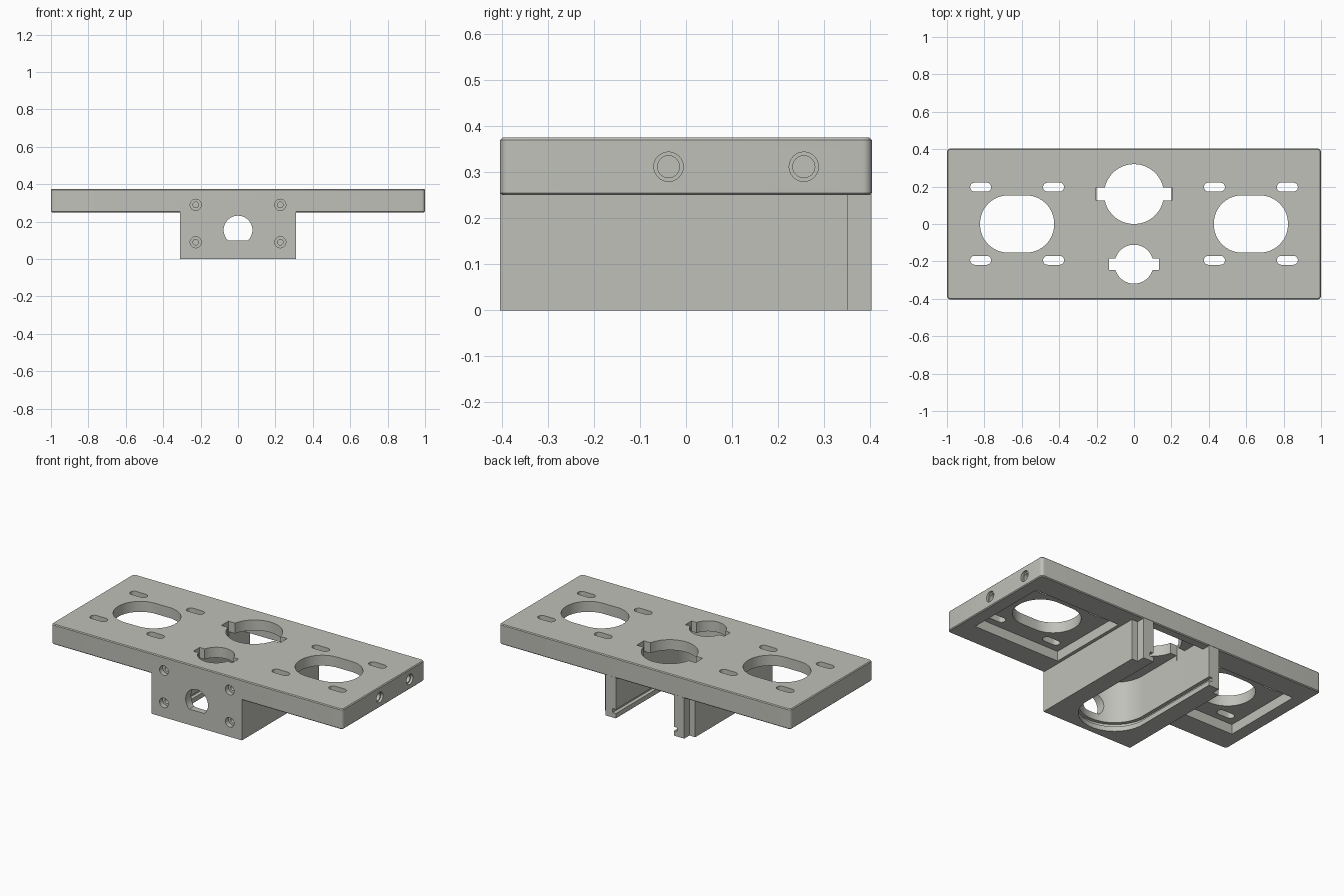
import bpy, bmesh, math

if "Cube" in bpy.data.objects:
    bpy.data.objects.remove(bpy.data.objects["Cube"])

GREY = bpy.data.materials.new("light_grey")
GREY.diffuse_color = (0.53, 0.53, 0.49, 1)
GREY.use_nodes = True
GREY.node_tree.nodes["Principled BSDF"].inputs["Base Color"].default_value = GREY.diffuse_color
Y = 0.404          # half depth
TOP = 0.375        # plate top
UNDER = 0.25       # plate underside
CEIL = 0.31        # pocket and cavity ceiling


def prism(name, outline, lo, hi, axis="z", chamfer=0):
    """Extrude a 2D outline between lo and hi along an axis."""
    place = {"x": lambda u, v, w: (w, u, v),
             "y": lambda u, v, w: (u, w, v),
             "z": lambda u, v, w: (u, v, w)}[axis]
    bm = bmesh.new()
    a = [bm.verts.new(place(u, v, lo)) for u, v in outline]
    b = [bm.verts.new(place(u, v, hi)) for u, v in outline]
    bm.faces.new(a)
    bm.faces.new(b)
    n = len(a)
    for i in range(n):
        j = (i + 1) % n
        bm.faces.new((a[i], a[j], b[j], b[i]))
    bmesh.ops.recalc_face_normals(bm, faces=bm.faces)
    if chamfer:
        rim = [e for e in bm.edges if abs(e.verts[0].co.z - e.verts[1].co.z) < 1e-6]
        bmesh.ops.bevel(bm, geom=rim, offset=chamfer, segments=1, affect="EDGES")
    me = bpy.data.meshes.new(name)
    bm.to_mesh(me)
    bm.free()
    ob = bpy.data.objects.new(name, me)
    bpy.context.collection.objects.link(ob)
    me.materials.append(GREY)
    return ob


def rounded(x0, x1, y0, y1, r, seg=8):
    """Rectangle with rounded corners."""
    pts = []
    for k, (cx, cy) in enumerate([(x1 - r, y1 - r), (x0 + r, y1 - r),
                                  (x0 + r, y0 + r), (x1 - r, y0 + r)]):
        for i in range(seg + 1):
            t = math.pi / 2 * (k + i / seg)
            pts.append((cx + r * math.cos(t), cy + r * math.sin(t)))
    return pts


def rect(x0, x1, y0, y1):
    return [(x0, y0), (x1, y0), (x1, y1), (x0, y1)]


def circle(cx, cy, r, n=32):
    return [(cx + r * math.cos(2 * math.pi * i / n),
             cy + r * math.sin(2 * math.pi * i / n)) for i in range(n)]


def keyed(cy, r, reach, half):
    """Circle with a square key on its left and right."""
    t = math.asin(half / r)
    pts = []
    for s, start in ((1, 0), (-1, math.pi)):
        pts += [(s * reach, cy - s * half), (s * reach, cy + s * half)]
        for i in range(25):
            a = start + t + (math.pi - 2 * t) * i / 24
            pts.append((r * math.cos(a), cy + r * math.sin(a)))
    return pts


def u_shape(r, cy, end):
    """Channel with a round front end."""
    arc = [(r * math.cos(math.pi + math.pi * i / 32),
            cy + r * math.sin(math.pi + math.pi * i / 32)) for i in range(33)]
    return arc + [(r, end), (-r, end)]


def combine(ob, tool, op="DIFFERENCE"):
    m = ob.modifiers.new("cut", "BOOLEAN")
    m.operation, m.solver, m.object = op, "EXACT", tool
    bpy.context.view_layer.objects.active = ob
    bpy.ops.object.modifier_apply(modifier=m.name)
    bpy.data.objects.remove(tool)


# Top plate joined to the motor block with its two rear tabs
body = prism("mounting_bracket", rounded(-1, 1, -Y, Y, 0.02, 5), UNDER, TOP, chamfer=0.005)
half = [(0.31, -Y), (0.31, 0.352), (0.27, 0.352), (0.27, Y - 0.001),
        (0.19, Y - 0.001), (0.19, 0.3)]
block = prism("motor_block", half + [(-x, y) for x, y in reversed(half)], 0, 0.3)
combine(body, block, "UNION")


def cut(outline, lo, hi, axis="z"):
    combine(body, prism("cutter", outline, lo, hi, axis))


# Channel in the block, its closed upper part and the lid groove
cut(u_shape(0.2, -0.165, 0.5), -0.1, UNDER)
cut(u_shape(0.2, -0.165, 0.352), 0.2, CEIL)
cut(u_shape(0.222, -0.165, 0.5), 0.03, 0.055)

# Keyed holes through the plate
cut(keyed(0.16, 0.16, 0.202, 0.035), 0.28, 0.5)
cut(keyed(-0.215, 0.104, 0.134, 0.03), 0.28, 0.5)

for s in (-1, 1):
    # Wing pocket, oval window and fixing slots
    c = s * 0.625
    cut(rect(c - 0.295, c + 0.295, -0.26, 0.26), 0.1, CEIL)
    cut(rounded(c - 0.198, c + 0.198, -0.153, 0.153, 0.15, 14), 0.28, 0.5)
    for dx in (-0.195, 0.195):
        for y in (-0.194, 0.197):
            cut(rounded(c + dx - 0.056, c + dx + 0.056, y - 0.024, y + 0.024, 0.0235, 6), 0.28, 0.5)
    # Counterbored screw holes in the block front
    for z in (0.09, 0.29):
        cut(circle(s * 0.226, z, 0.03, 24), -0.6, -Y + 0.03, "y")
        cut(circle(s * 0.226, z, 0.015, 16), -0.6, -0.26, "y")

# Shaft hole with a flat bottom
r, cz, flat = 0.077, 0.155, 0.098
t = math.asin((flat - cz) / r)
cut([(r * math.cos(t + (math.pi - 2 * t) * i / 30),
      cz + r * math.sin(t + (math.pi - 2 * t) * i / 30)) for i in range(31)], -0.6, -0.2, "y")

# Stepped holes in the right end
for y in (-0.038, 0.256):
    cut(circle(y, 0.312, 0.032, 24), 0.985, 1.1, "x")
    cut(circle(y, 0.312, 0.024, 24), 0.94, 1.1, "x")

bpy.ops.object.select_all(action="DESELECT")
body.select_set(True)
bpy.context.view_layer.objects.active = body
bpy.ops.object.shade_smooth_by_angle(angle=math.radians(30))
